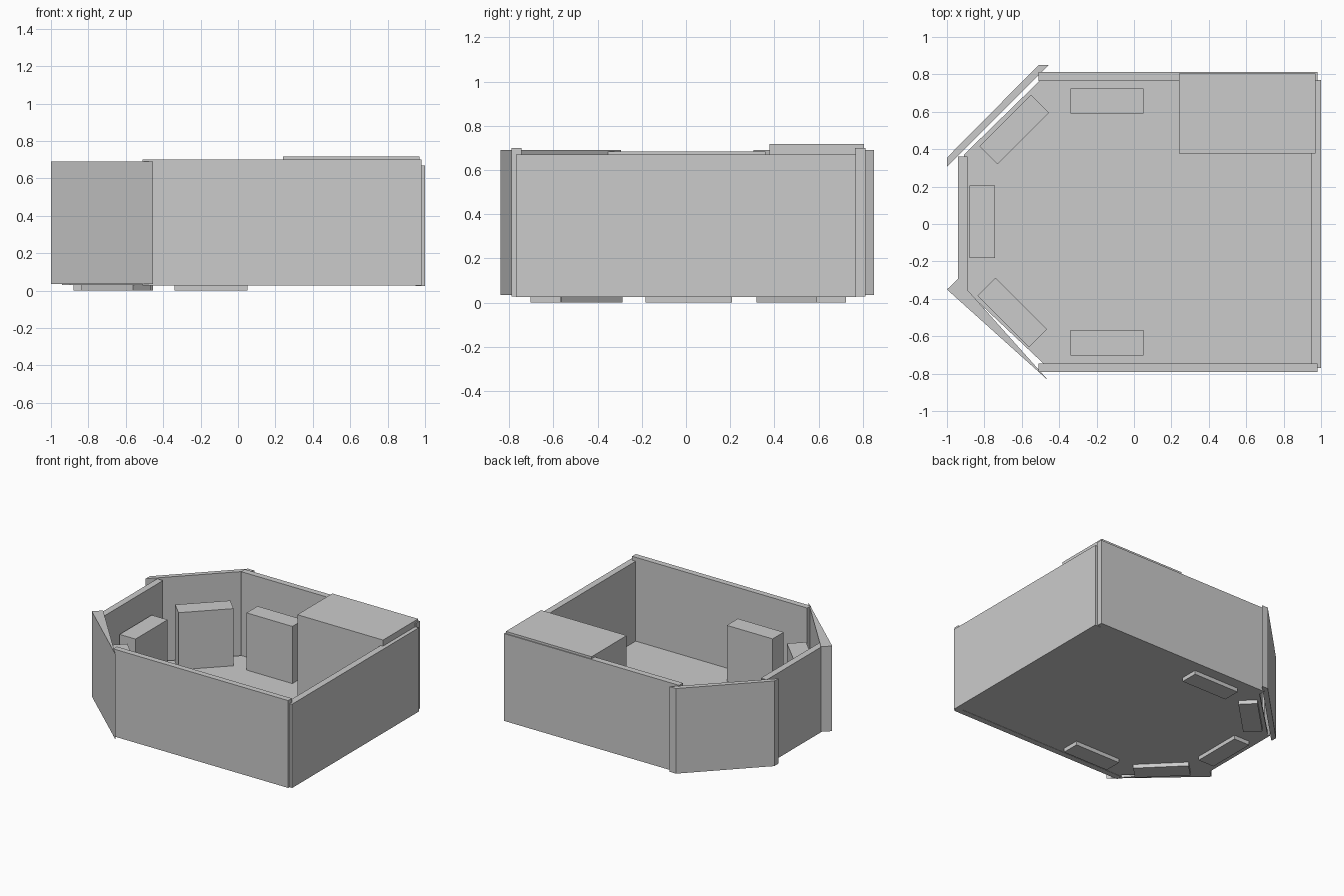
import bpy, bmesh
from math import radians, cos, sin

if "Cube" in bpy.data.objects:
    bpy.data.objects.remove(bpy.data.objects["Cube"])


def prism(name, outline, z0, z1):
    """Extrude a plan outline (list of xy) from z0 to z1."""
    bm = bmesh.new()
    base = bm.faces.new([bm.verts.new((x, y, z0)) for x, y in outline])
    ext = bmesh.ops.extrude_face_region(bm, geom=[base])
    for v in ext["geom"]:
        if isinstance(v, bmesh.types.BMVert):
            v.co.z = z1
    bmesh.ops.recalc_face_normals(bm, faces=bm.faces)
    mesh = bpy.data.meshes.new(name)
    bm.to_mesh(mesh)
    bm.free()
    obj = bpy.data.objects.new(name, mesh)
    bpy.context.collection.objects.link(obj)
    return obj


def box(name, x0, x1, y0, y1, z0, z1):
    return prism(name, [(x0, y0), (x1, y0), (x1, y1), (x0, y1)], z0, z1)


def block(name, cx, cy, length, depth, angle, top):
    """Upright block standing on the ground, turned about z."""
    c, s = cos(radians(angle)), sin(radians(angle))
    pts = []
    for i, j in ((-1, -1), (1, -1), (1, 1), (-1, 1)):
        u, v = i * length / 2, j * depth / 2
        pts.append((cx + u * c - v * s, cy + u * s + v * c))
    return prism(name, pts, 0, top)


# Floor with chamfered left corners
prism("floor", [(0.98, -0.77), (0.98, 0.79), (-0.49, 0.78), (-0.91, 0.37),
                (-0.91, -0.345), (-0.48, -0.75)], 0.03, 0.055)

# Straight walls
box("front_wall", -0.51, 0.98, -0.79, -0.745, 0.028, 0.70)
box("back_wall", -0.51, 0.98, 0.765, 0.812, 0.028, 0.70)
box("right_wall", 0.95, 1.0, -0.77, 0.77, 0.025, 0.67)
box("left_wall", -0.94, -0.89, -0.355, 0.36, 0.03, 0.685)

# Diagonal corner walls: slanted slab at the back, tapered wedge at the front
prism("back_corner_wall", [(-1, 0.305), (-0.455, 0.85), (-0.51, 0.85),
                           (-1, 0.355)], 0.035, 0.69)
prism("front_corner_wall", [(-1, -0.35), (-0.455, -0.84),
                            (-0.942, -0.295)], 0.035, 0.69)

# Large cabinet in the back right corner
box("corner_cabinet", 0.24, 0.97, 0.378, 0.805, 0.028, 0.717)

# Free-standing blocks around the left end
for name, cx, cy, angle, top in (
        ("front_block", -0.145, -0.635, 0, 0.485),
        ("front_corner_block", -0.651, -0.473, -45, 0.485),
        ("left_block", -0.812, 0.012, 90, 0.48),
        ("back_corner_block", -0.64, 0.505, 45, 0.495),
        ("back_block", -0.145, 0.657, 0, 0.495)):
    block(name, cx, cy, 0.39, 0.135, angle, top)
